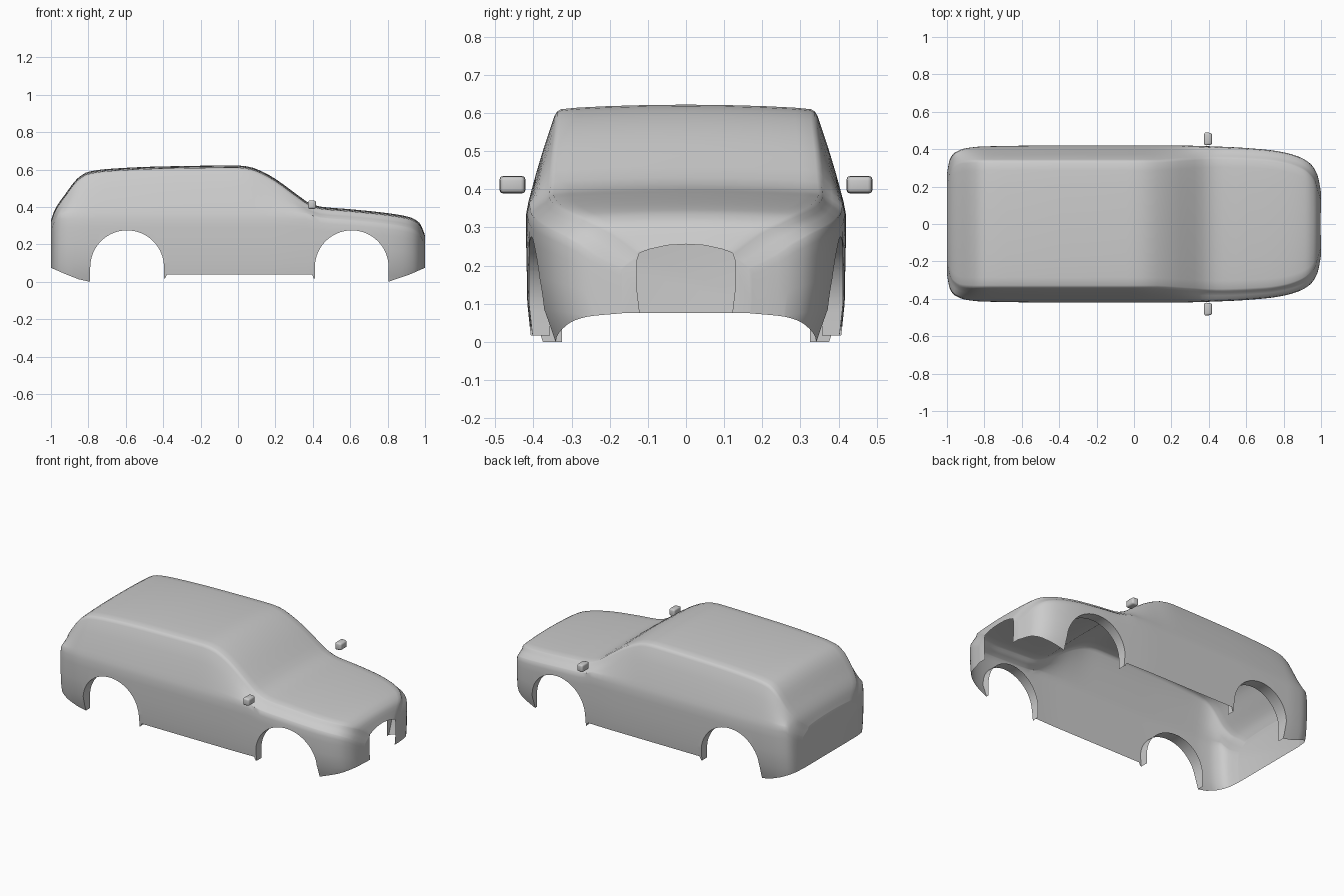
import bpy, bmesh, math

if "Cube" in bpy.data.objects:
    bpy.data.objects.remove(bpy.data.objects["Cube"])

paint = bpy.data.materials.new("grey_paint")
paint.diffuse_color = (0.6, 0.6, 0.6, 1)
paint.use_nodes = True
paint.node_tree.nodes["Principled BSDF"].inputs["Base Color"].default_value = paint.diffuse_color
# temporary tags that mark faces left behind by cutters
tag_open = bpy.data.materials.new("tag_open")
tag_lip = bpy.data.materials.new("tag_lip")


def curve(table):
    """Monotone cubic interpolation through (x, value) pairs."""
    n = len(table)
    xs, ys = zip(*table)
    d = [(ys[i + 1] - ys[i]) / (xs[i + 1] - xs[i]) for i in range(n - 1)]
    m = [d[0]] + [2 * a * b / (a + b) if a * b > 0 else 0 for a, b in zip(d, d[1:])] + [d[-1]]

    def f(x):
        i = max(0, min(n - 2, sum(1 for v in xs if v <= x) - 1))
        h = xs[i + 1] - xs[i]
        t = max(0, min(1, (x - xs[i]) / h))
        return ((1 + 2 * t) * (1 - t) ** 2 * ys[i] + t * (1 - t) ** 2 * h * m[i]
                + t * t * (3 - 2 * t) * ys[i + 1] + t * t * (t - 1) * h * m[i + 1])
    return f


# plan half-width, roof line, roof-edge half-width and lower tuck along the length
half_width = curve([(-1, .27), (-.985, .345), (-.96, .38), (-.9, .405), (-.8, .415), (-.4, .42),
                    (.2, .42), (.5, .412), (.7, .398), (.8, .383), (.88, .36), (.94, .325),
                    (.98, .265), (1, .17)])
top_line = curve([(-1, .33), (-.98, .385), (-.93, .46), (-.85, .56), (-.8, .588), (-.7, .603),
                  (-.4, .617), (0, .622), (.06, .615), (.12, .594), (.2, .55), (.3, .478),
                  (.38, .422), (.44, .402), (.6, .388), (.8, .367), (.92, .345), (.97, .315), (1, .25)])
edge_width = curve([(-1, .22), (-.97, .31), (-.92, .34), (-.85, .345), (.1, .345), (.3, .358),
                    (.45, .366), (.7, .355), (.8, .34), (.9, .305), (.96, .25), (1, .13)])
tuck = curve([(-1, .88), (-.8, .88), (-.4, .955), (.4, .955), (.8, .87), (1, .87)])


def section(x):
    w, t, e, f = half_width(x), top_line(x), edge_width(x), 1 - tuck(x)
    s = min(.365, t - .06)
    side = [(w * (1 - f), -.03), (w * (1 - .6 * f), .03), (w * (1 - .2 * f), s * .28),
            (w * .995, s * .55), (w, s * .8), (w * .998, s * .92), (w * .985, s)]
    y0, z0, z1 = w * .985, s, t - .03
    for k in (.12, .35, .65):
        side.append((y0 + (e - y0) * k + .012 * k * (1 - k), z0 + (z1 - z0) * k))
    roof = [(e, t - .03), (e * .98, t - .018), (e * .95, t - .012), (e * .83, t - .008),
            (e * .6, t - .004), (e * .3, t - .001)]
    half = side + roof
    return half + [(0, t)] + [(-y, z) for y, z in reversed(half)]


def make_object(name, bm, mats, index=0):
    bmesh.ops.recalc_face_normals(bm, faces=bm.faces)
    for face in bm.faces:
        face.material_index = index
    me = bpy.data.meshes.new(name)
    bm.to_mesh(me)
    bm.free()
    for m in mats:
        me.materials.append(m)
    ob = bpy.data.objects.new(name, me)
    bpy.context.collection.objects.link(ob)
    return ob


def loft(name, rings, index=0):
    """Closed solid skinned through equal-length rings."""
    bm = bmesh.new()
    vs = [[bm.verts.new(p) for p in r] for r in rings]
    n = len(vs[0])
    for a, b in zip(vs, vs[1:]):
        for i in range(n):
            j = (i + 1) % n
            bm.faces.new((a[i], a[j], b[j], b[i]))
    bm.faces.new(vs[0])
    bm.faces.new(vs[-1])
    return make_object(name, bm, (paint, tag_open, tag_lip), index)


# body shell, lofted tail to nose
N = 76
stations = [math.sin(math.pi / 2 * (2 * i / N - 1)) for i in range(N + 1)]
body = loft("body_shell", [[(x, y, z) for y, z in section(x)] for x in stations])

cutters = []
# underside opening following the sills and bumper bottoms
low = [(-1.1, .1), (-1, .075), (-.92, .04), (-.85, .013), (-.79, 0), (-.5, 0), (-.39, .018),
       (-.38, .04), (.395, .04), (.405, .018), (.5, 0), (.805, 0), (.84, .013), (.92, .04),
       (1, .075), (1.1, .1)]
low += [(1.1, -.2), (-1.1, -.2)]
cutters.append(loft("underside_cutter", [[(x, y, z) for x, z in low] for y in (-.6, .6)], 1))

# grille opening in the nose
g = [(.118, -.1), (.122, .08), (.128, .13), (.128, .215), (.122, .233), (.095, .243), (.05, .253)]
g = g + [(0, .256)] + [(-y, z) for y, z in reversed(g)]
cutters.append(loft("grille_cutter", [[(x, y, z) for y, z in g] for x in (.86, 1.1)], 1))

# wheel arches, with an inner lip that widens toward the bumpers
for cx, end_y in ((-.593, .335), (.608, .325)):
    arc = [(cx + .197 * math.cos(math.pi * k / 32), .078 + .197 * math.sin(math.pi * k / 32))
           for k in range(33)]
    arc = [(cx + .197, -.1)] + arc + [(cx - .197, -.1)]
    for s in (-1, 1):
        inner = [(x, s * (.357 + (end_y - .357) * (abs(x) - .4) / .4), z) for x, z in arc]
        outer = [(x, s * .6, z) for x, z in arc]
        cutters.append(loft("arch_cutter", [inner, outer], 2))

for c in cutters:
    c.hide_render = True
    mod = body.modifiers.new("cut", 'BOOLEAN')
    mod.operation = 'DIFFERENCE'
    mod.solver = 'EXACT'
    mod.object = c
bpy.context.view_layer.update()
mesh = bpy.data.meshes.new_from_object(body.evaluated_get(bpy.context.evaluated_depsgraph_get()))
body.modifiers.clear()
body.data = mesh
for c in cutters:
    bpy.data.objects.remove(c)

# open the shell: drop cut walls, keep only the arch lips
names = [m.name if m else "" for m in mesh.materials]
bm = bmesh.new()
bm.from_mesh(mesh)
drop = []
for face in bm.faces:
    kind = names[face.material_index]
    if kind == "tag_open" or (kind == "tag_lip" and abs(face.normal.y) > .9):
        drop.append(face)
    face.material_index = 0
bmesh.ops.delete(bm, geom=drop, context='FACES')
bm.to_mesh(mesh)
bm.free()
mesh.materials.clear()
mesh.materials.append(paint)
bpy.data.materials.remove(tag_open)
bpy.data.materials.remove(tag_lip)

# door mirrors
parts = [body]
for s, side in ((-1, "right"), (1, "left")):
    bm = bmesh.new()
    bmesh.ops.create_cube(bm, size=1)
    for v in bm.verts:
        k = .9 if v.co.x > 0 else 1
        v.co = (.396 + v.co.x * .042, s * .455 + v.co.y * .07 * k, .412 + v.co.z * .047 * k)
    bmesh.ops.bevel(bm, geom=bm.edges[:], offset=.01, segments=3, affect='EDGES', profile=.5)
    parts.append(make_object(side + "_mirror", bm, (paint,)))

for ob in parts:
    bpy.ops.object.select_all(action='DESELECT')
    ob.select_set(True)
    bpy.context.view_layer.objects.active = ob
    bpy.ops.object.shade_smooth_by_angle(angle=math.radians(35))
